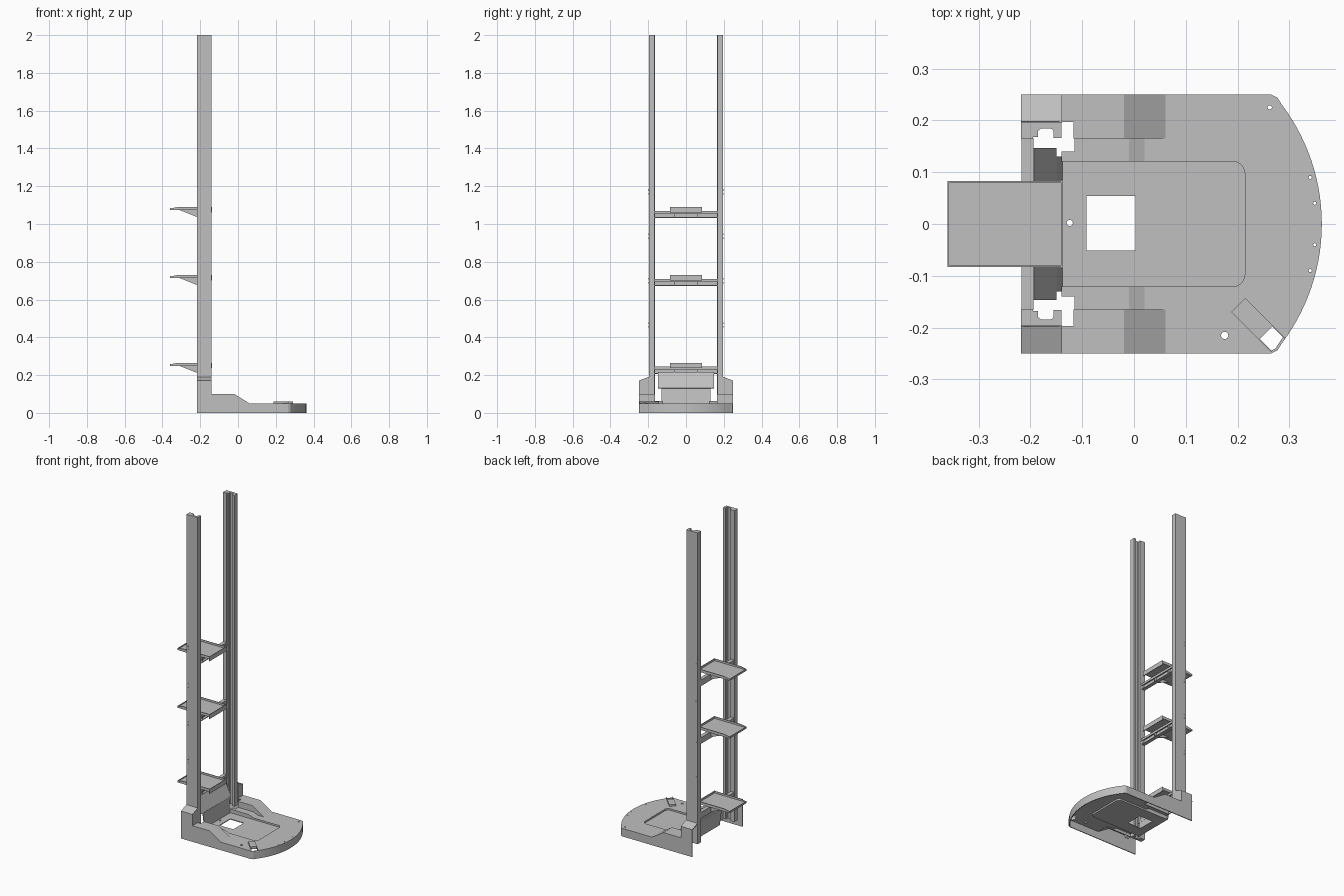
import bpy, bmesh, math

if "Cube" in bpy.data.objects:
    bpy.data.objects.remove(bpy.data.objects["Cube"], do_unlink=True)

grey = bpy.data.materials.new("light_grey")
grey.use_nodes = True
COLOUR = (0.53, 0.53, 0.53, 1)
grey.diffuse_color = COLOUR
grey.node_tree.nodes["Principled BSDF"].inputs["Base Color"].default_value = COLOUR

T = 0.005  # sheet thickness


def place(plane, a, b, c):
    return {"xy": (a, b, c), "xz": (a, c, b), "yz": (c, a, b)}[plane]


def make(name, bm):
    bmesh.ops.recalc_face_normals(bm, faces=bm.faces)
    mesh = bpy.data.meshes.new(name)
    bm.to_mesh(mesh)
    bm.free()
    mesh.materials.append(grey)
    ob = bpy.data.objects.new(name, mesh)
    bpy.context.collection.objects.link(ob)
    return ob


def prism(name, pts, plane, lo, hi):
    """Closed outline drawn in a plane, extruded from lo to hi."""
    bm = bmesh.new()
    ends = [[bm.verts.new(place(plane, a, b, c)) for a, b in pts] for c in (lo, hi)]
    for ring in ends:
        bm.faces.new(ring)
    n = len(pts)
    for i in range(n):
        j = (i + 1) % n
        bm.faces.new((ends[0][i], ends[0][j], ends[1][j], ends[1][i]))
    return make(name, bm)


def sheet(name, path, plane, lo, hi, thick=T):
    """Bent sheet: open path extruded from lo to hi and thickened."""
    bm = bmesh.new()
    rows = [[bm.verts.new(place(plane, a, b, c)) for c in (lo, hi)] for a, b in path]
    for p, q in zip(rows, rows[1:]):
        bm.faces.new((p[0], q[0], q[1], p[1]))
    ob = make(name, bm)
    mod = ob.modifiers.new("thickness", "SOLIDIFY")
    mod.thickness, mod.offset, mod.use_even_offset = thick, 0, True
    return ob


def rect(a0, a1, b0, b1):
    return [(a0, b0), (a1, b0), (a1, b1), (a0, b1)]


def circle(x, y, r, n=16):
    return [(x + r * math.cos(math.tau * i / n), y + r * math.sin(math.tau * i / n)) for i in range(n)]


def cut(ob, pts):
    """Cut a vertical opening through a part."""
    cutter = prism("opening_cutter", pts, "xy", -0.1, 0.3)
    cutter.hide_render = True
    cutter.hide_viewport = True
    mod = ob.modifiers.new("opening", "BOOLEAN")
    mod.object, mod.operation, mod.solver = cutter, "DIFFERENCE", "EXACT"


# Rounded nose outline, from right side to left side
R, CX, SPAN = 0.38, -0.02, 0.65
arc = [(CX + R * math.cos(t), R * math.sin(t)) for t in
       (-SPAN + 2 * SPAN * i / 28 for i in range(29))]
nose = ([(0.06, -0.247), (0.265, -0.247), (0.275, -0.242)] + arc +
        [(0.275, 0.242), (0.265, 0.247), (0.06, 0.247)])
sheet("base_rim", nose, "xy", 0, 0.05)

# Rounded front of the recess, from left side to right side
recess = []
for sign, start in ((1, 90), (-1, 0)):
    for i in range(7):
        t = math.radians(start - 15 * i)
        recess.append((0.19 + 0.025 * math.cos(t), sign * 0.097 + 0.025 * math.sin(t)))

# Deck around the recess, with handle box and openings
diamond = [(0.243, -0.222), (0.267, -0.198), (0.291, -0.222), (0.267, -0.246)]
deck = prism("base_deck", nose + [(0.06, 0.165), (0.02, 0.165), (0.02, 0.122)] + recess +
             [(0.02, -0.122), (0.02, -0.165), (0.06, -0.165)], "xy", 0.045, 0.05)
handle = prism("corner_box", [(0.188, -0.17), (0.215, -0.143), (0.292, -0.22), (0.265, -0.247)],
               "xy", 0.048, 0.06)
for part in (deck, handle):
    cut(part, diamond)
cut(deck, circle(0.175, -0.215, 0.007))
cut(deck, circle(0.262, 0.225, 0.004))
for y in (-0.09, -0.04, 0.04, 0.09):
    x = CX + math.sqrt(R * R - y * y) - 0.009
    cut(deck, circle(x, y, 0.003))

# Recessed floor with square window
floor = prism("recess_floor", [(-0.14, 0.122)] + recess + [(-0.14, -0.122)], "xy", 0.035, 0.04)
cut(floor, rect(-0.092, 0.003, -0.051, 0.054))
cut(floor, circle(-0.124, 0.002, 0.006))
sheet("recess_wall", [(-0.14, 0.122)] + recess + [(-0.14, -0.122)], "xy", 0.035, 0.0495, 0.002)

for side, s in (("right", -1), ("left", 1)):
    # Inner step beside the recess
    sheet(side + "_step", [(0.02, 0.0475), (-0.01, 0.06), (-0.115, 0.06)], "xz", s * 0.122, s * 0.165)
    sheet(side + "_step_back", [(-0.115, 0.06), (-0.14, 0.06)], "xz", s * 0.122, s * 0.14)
    prism(side + "_step_wall", [(0.02, 0.035), (0.02, 0.05), (-0.01, 0.0625), (-0.14, 0.0625), (-0.14, 0.035)],
          "xz", s * 0.121, s * 0.124)

    # Raised side ridge
    sheet(side + "_ridge_top", [(0.06, 0.0475), (-0.02, 0.0975), (-0.115, 0.0975)], "xz", s * 0.165, s * 0.249)
    prism(side + "_ridge_back", rect(-0.14, -0.113, s * 0.197, s * 0.249), "xy", 0.095, 0.1)
    prism(side + "_ridge_inner", [(0.06, 0.04), (0.06, 0.05), (-0.02, 0.1), (-0.115, 0.1), (-0.115, 0.04)],
          "xz", s * 0.165, s * 0.169)
    prism(side + "_ridge_end", rect(s * 0.165, s * 0.198, 0.04, 0.1), "yz", -0.117, -0.113)
    prism(side + "_outer_wall", [(-0.218, 0), (0.06, 0), (0.06, 0.05), (-0.02, 0.1), (-0.14, 0.1),
                                 (-0.14, 0.17), (-0.218, 0.17)], "xz", s * 0.245, s * 0.25)

    # Column foot cover
    prism(side + "_foot_front", [(s * 0.25, 0.08), (s * 0.25, 0.17), (s * 0.197, 0.19), (s * 0.197, 0.08)],
          "yz", -0.144, -0.139)
    sheet(side + "_foot_top", [(s * 0.248, 0.1685), (s * 0.197, 0.1885)], "yz", -0.218, -0.139)

    # Slotted upright column
    slot = [(-0.218, 0.197), (-0.14, 0.197), (-0.14, 0.166), (-0.155, 0.166), (-0.155, 0.18),
            (-0.16, 0.184), (-0.18, 0.184), (-0.185, 0.18), (-0.185, 0.168), (-0.195, 0.168),
            (-0.195, 0.165), (-0.218, 0.165)]
    prism(side + "_column", [(x, s * y) for x, y in slot], "xy", 0.06, 2.0)

    # Screw heads on the column's outer face
    for z in (0.455, 0.475, 0.69, 0.71, 0.925, 0.945, 1.16, 1.18):
        prism(side + "_screw", circle(-0.208, z, 0.004, 8), "xz", s * 0.196, s * 0.1985)

# Back shield, stepped wider towards the top
sheet("shield_lower", [(-0.14, 0.035), (-0.152, 0.13)], "xz", -0.13, 0.13)
sheet("shield_upper", [(-0.152, 0.13), (-0.194, 0.215)], "xz", -0.147, 0.147)

# Three shelves on cross bars
for level, z in (("lower", 0.245), ("middle", 0.71), ("upper", 1.07)):
    sheet(level + "_cross_bar", [(-0.196, z - 0.014), (-0.196, z - 0.002), (-0.215, z - 0.002), (-0.215, z - 0.036),
                                 (-0.196, z - 0.036)], "xz", -0.166, 0.166, 0.004)
    prism(level + "_shelf", rect(-0.36, -0.138, -0.082, 0.082), "xy", z + 0.003, z + 0.008)
    prism(level + "_shelf_end_lip", rect(-0.082, 0.082, z + 0.003, z + 0.014), "yz", -0.36, -0.357)
    prism(level + "_shelf_front_lip", rect(-0.086, 0.086, z - 0.008, z + 0.02), "yz", -0.141, -0.137)
    for s in (-1, 1):
        prism(level + "_shelf_side_lip", [(-0.36, z + 0.003), (-0.138, z + 0.003), (-0.138, z + 0.02),
                                          (-0.32, z + 0.02), (-0.36, z + 0.012)], "xz", s * 0.08, s * 0.083)
        prism(level + "_gusset", [(-0.31, z + 0.004), (-0.2, z + 0.004), (-0.2, z - 0.035), (-0.22, z - 0.032)],
              "xz", s * 0.058, s * 0.062)
